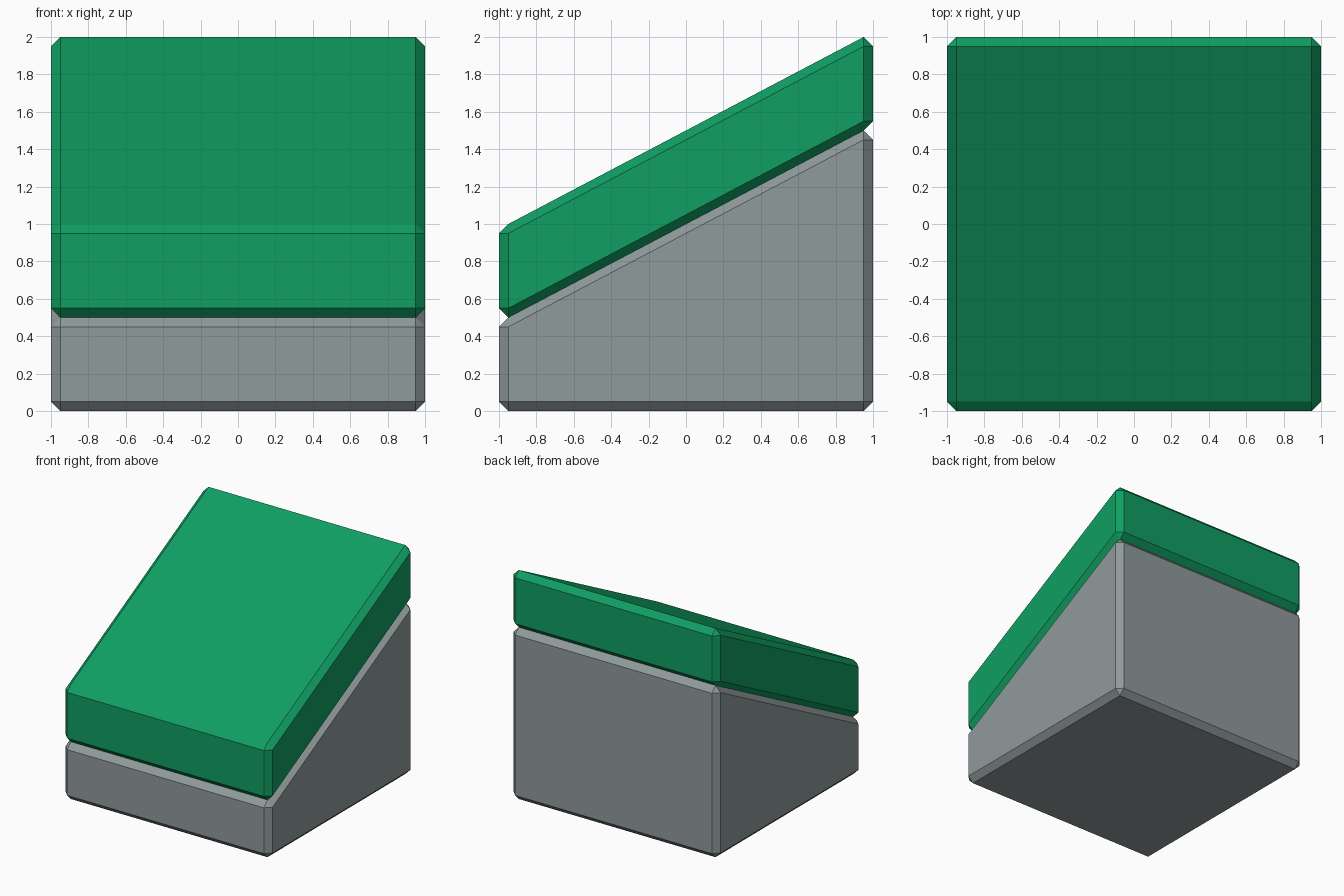
import bpy, bmesh
from itertools import product

if "Cube" in bpy.data.objects:
    bpy.data.objects.remove(bpy.data.objects["Cube"])

CUT = 0.05  # chamfer width


def material(name, color):
    m = bpy.data.materials.new(name)
    m.diffuse_color = (*color, 1)
    m.use_nodes = True
    m.node_tree.nodes["Principled BSDF"].inputs["Base Color"].default_value = m.diffuse_color
    return m


def chamfered_block(name, front, back, mat):
    """Chamfered block; front and back are (bottom z, top z) of its two ends."""
    bm = bmesh.new()
    for sx, sy, sz in product((-1, 1), repeat=3):
        z = (front if sy < 0 else back)[sz > 0]
        inner = 1 - CUT
        # each corner is cut into a small triangle
        bm.verts.new((sx, sy * inner, z - sz * CUT))
        bm.verts.new((sx * inner, sy, z - sz * CUT))
        bm.verts.new((sx * inner, sy * inner, z))
    bmesh.ops.convex_hull(bm, input=bm.verts[:])
    bmesh.ops.dissolve_limit(bm, angle_limit=0.01, verts=bm.verts[:], edges=bm.edges[:])
    bmesh.ops.recalc_face_normals(bm, faces=bm.faces[:])
    mesh = bpy.data.meshes.new(name)
    bm.to_mesh(mesh)
    bm.free()
    mesh.materials.append(mat)
    obj = bpy.data.objects.new(name, mesh)
    bpy.context.collection.objects.link(obj)
    return obj


# stone wedge below, grass slab of constant thickness on its slope
chamfered_block("stone_base", (0.0, 0.5), (0.0, 1.5),
                material("stone grey", (0.28, 0.325, 0.333)))
chamfered_block("grass_slope", (0.5, 1.0), (1.5, 2.0),
                material("grass green", (0.005, 0.345, 0.122)))
